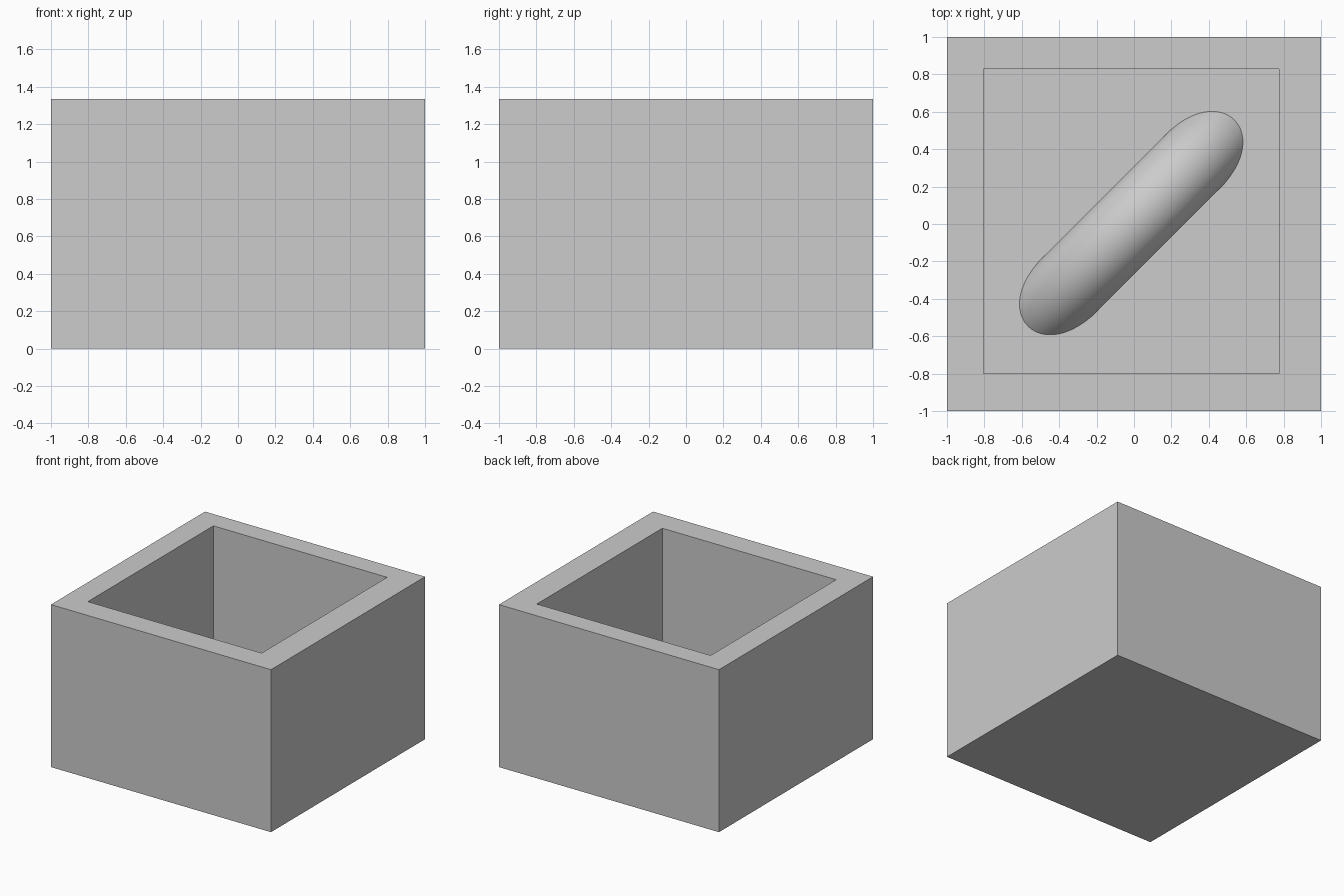
import bpy, bmesh
from math import radians, pi
from mathutils import Matrix, Vector

cube = bpy.data.objects.get("Cube")
if cube:
    bpy.data.objects.remove(cube, do_unlink=True)

GREY = (0.604, 0.604, 0.604, 1)
HEIGHT, FLOOR = 1.335, 0.2

grey = bpy.data.materials.new("plain grey")
grey.use_nodes = True
grey.diffuse_color = GREY
grey.node_tree.nodes["Principled BSDF"].inputs["Base Color"].default_value = GREY


def finish(name, bm, smooth=False):
    bmesh.ops.recalc_face_normals(bm, faces=bm.faces)
    for f in bm.faces:
        f.smooth = smooth
    mesh = bpy.data.meshes.new(name)
    bm.to_mesh(mesh)
    bm.free()
    mesh.materials.append(grey)
    obj = bpy.data.objects.new(name, mesh)
    bpy.context.collection.objects.link(obj)
    return obj


# Open box: inset the top into a rim, then push the middle down to the floor
bm = bmesh.new()
bmesh.ops.create_cube(bm, size=2)
for v in bm.verts:
    v.co.z = HEIGHT if v.co.z > 0 else 0
top = max(bm.faces, key=lambda f: f.calc_center_median().z)
bmesh.ops.inset_region(bm, faces=[top], thickness=0.2)
for v in top.verts:
    v.co.x = 0.775 if v.co.x > 0 else -0.805
    v.co.y = 0.83 if v.co.y > 0 else -0.8
well = bmesh.ops.extrude_face_region(bm, geom=[top])
for v in well["geom"]:
    if isinstance(v, bmesh.types.BMVert):
        v.co.z = FLOOR
if top.is_valid:
    bmesh.ops.delete(bm, geom=[top], context='FACES_ONLY')
finish("open_box", bm)

# Round bar arching diagonally out of the floor, its ends sunk into it
ARC, RADIUS, SINK, SWEEP = 0.887, 0.205, 0.764, radians(50)
bm = bmesh.new()
ring = bmesh.ops.create_circle(bm, segments=48, radius=RADIUS)["verts"]
place = Matrix.Rotation(-SWEEP, 4, 'Y') @ Matrix.Translation((0, 0, ARC)) \
    @ Matrix.Rotation(pi / 2, 4, 'Y')
bmesh.ops.transform(bm, matrix=place, verts=ring)
bmesh.ops.spin(bm, geom=bm.edges[:], cent=(0, 0, 0), axis=(0, 1, 0),
               angle=2 * SWEEP, steps=48)
bmesh.ops.bisect_plane(bm, geom=bm.verts[:] + bm.edges[:] + bm.faces[:],
                       plane_co=Vector((0, 0, SINK - 0.005)),
                       plane_no=Vector((0, 0, 1)), clear_inner=True)
bar = finish("arched_bar", bm, smooth=True)
bar.location = (-0.015, 0.005, FLOOR - SINK)
bar.rotation_euler.z = radians(45)
